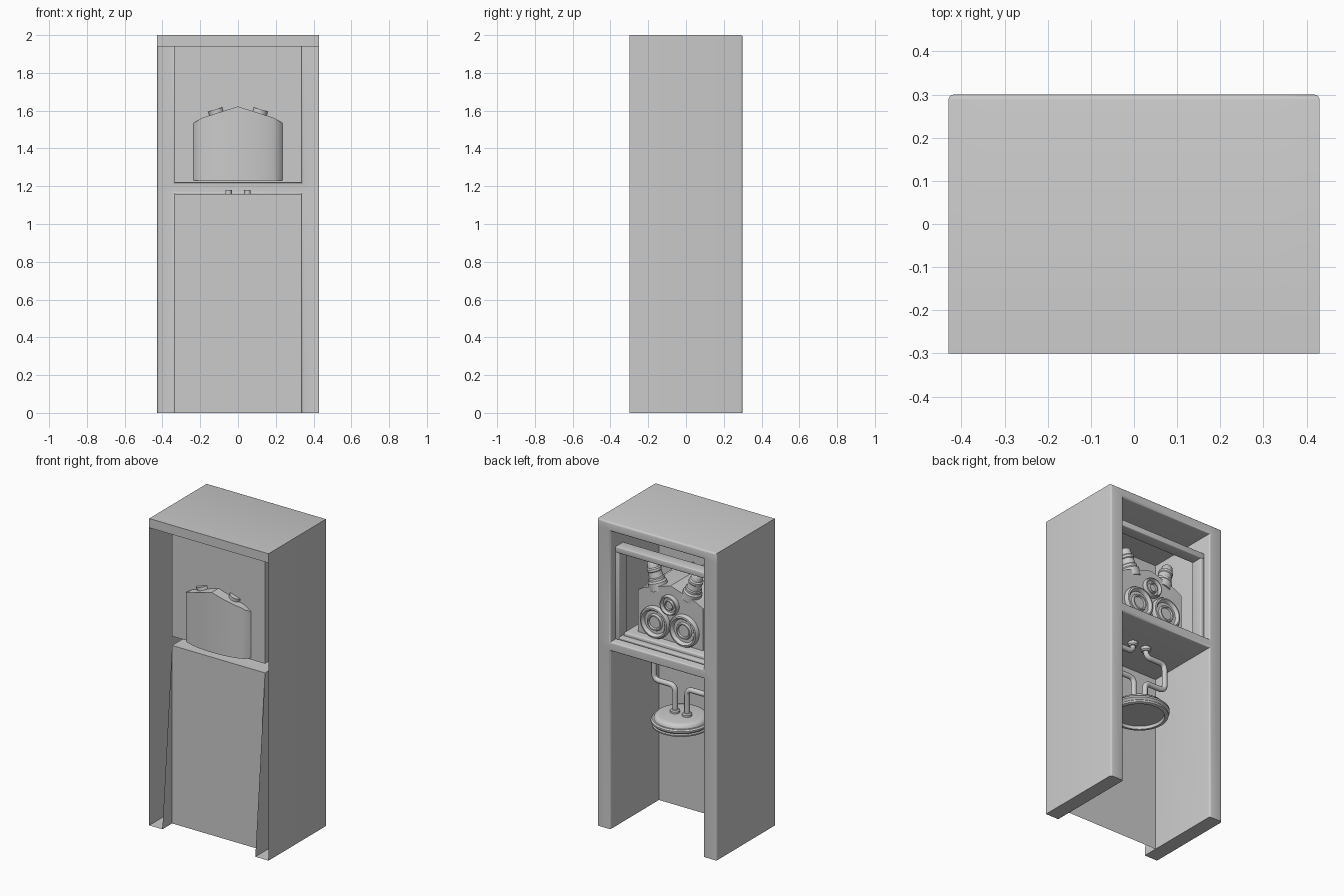
import bpy, bmesh, math
from mathutils import Vector, Matrix

if "Cube" in bpy.data.objects:
    bpy.data.objects.remove(bpy.data.objects["Cube"])


def finish(name, bm, angle=35, recalc=True):
    if recalc:
        bmesh.ops.recalc_face_normals(bm, faces=bm.faces)
    me = bpy.data.meshes.new(name)
    bm.to_mesh(me)
    bm.free()
    ob = bpy.data.objects.new(name, me)
    bpy.context.collection.objects.link(ob)
    bpy.ops.object.select_all(action='DESELECT')
    ob.select_set(True)
    bpy.context.view_layer.objects.active = ob
    bpy.ops.object.shade_smooth_by_angle(angle=math.radians(angle))
    return ob


def box(name, x0, x1, y0, y1, z0, z1, bevel=0.0):
    bm = bmesh.new()
    bmesh.ops.create_cube(bm, size=1)
    for v in bm.verts:
        v.co = Vector(((x0 + x1) / 2 + v.co.x * (x1 - x0),
                       (y0 + y1) / 2 + v.co.y * (y1 - y0),
                       (z0 + z1) / 2 + v.co.z * (z1 - z0)))
    if bevel:
        bmesh.ops.bevel(bm, geom=bm.edges[:], offset=bevel, segments=3, profile=0.5, affect='EDGES')
    return finish(name, bm)


def lathe(name, profile, matrix, n=40):
    """Spin (radius, height) points round local z."""
    bm = bmesh.new()
    vs = [bm.verts.new((r, 0, h)) for r, h in profile]
    es = [bm.edges.new(p) for p in zip(vs, vs[1:])]
    bmesh.ops.spin(bm, geom=vs + es, axis=(0, 0, 1), cent=(0, 0, 0),
                   angle=2 * math.pi, steps=n, use_duplicate=False)
    bmesh.ops.remove_doubles(bm, verts=bm.verts, dist=1e-5)
    bm.transform(matrix)
    return finish(name, bm)


def pipe(name, pts, radius, fillet):
    pts = [Vector(p) for p in pts]
    path = [pts[0]]
    for a, b, c in zip(pts, pts[1:], pts[2:]):
        p, q = b + (a - b).normalized() * fillet, b + (c - b).normalized() * fillet
        for i in range(9):
            t = i / 8
            path.append(p * (1 - t) ** 2 + b * 2 * t * (1 - t) + q * t * t)
    path.append(pts[-1])
    cu = bpy.data.curves.new(name + "_path", 'CURVE')
    cu.dimensions = '3D'
    cu.bevel_depth = radius
    cu.bevel_resolution = 4
    cu.use_fill_caps = True
    sp = cu.splines.new('POLY')
    sp.points.add(len(path) - 1)
    for s, p in zip(sp.points, path):
        s.co = (*p, 1)
    tmp = bpy.data.objects.new(name + "_tmp", cu)
    bpy.context.collection.objects.link(tmp)
    bpy.context.view_layer.update()
    me = bpy.data.meshes.new_from_object(tmp.evaluated_get(bpy.context.evaluated_depsgraph_get()))
    bpy.data.objects.remove(tmp)
    bm = bmesh.new()
    bm.from_mesh(me)
    return finish(name, bm, 50)


# cabinet shell: front frame with two openings, edges pulled back into walls
W, IW, FY, BY, PY = 0.43, 0.335, 0.30, -0.30, -0.20
xs, zs = [-W, -IW, IW, W], [0, 1.16, 1.22, 1.94, 2.0]
bm = bmesh.new()
g = [[bm.verts.new((x, FY, z)) for z in zs] for x in xs]
for i in range(3):
    for j in range(4):
        if not (i == 1 and j in (0, 2)):
            bm.faces.new((g[i][j], g[i][j + 1], g[i + 1][j + 1], g[i + 1][j]))
for v in [v for v in bm.verts if not v.link_faces]:
    bm.verts.remove(v)
rim = [e for e in bm.edges if e.is_boundary]
ext = bmesh.ops.extrude_edge_only(bm, edges=rim)["geom"]
for v in [v for v in ext if isinstance(v, bmesh.types.BMVert)]:
    inner = abs(v.co.x) < W - 0.01 and 0.01 < v.co.z < 1.99
    v.co.y = PY if inner else BY
# leg inner walls end at the rear panel, leg soles run to the back
rounded = [e for e in rim if max(v.co.z for v in e.verts) > 0.01]
bmesh.ops.recalc_face_normals(bm, faces=bm.faces)
bmesh.ops.bevel(bm, geom=rounded, offset=0.012, segments=3, profile=0.5, affect='EDGES')
finish("cabinet_shell", bm)


def panel(name, x, y, z0, z1):
    bm = bmesh.new()
    bm.faces.new([bm.verts.new(c) for c in ((-x, y, z0), (x, y, z0), (x, y, z1), (-x, y, z1))])
    return finish(name, bm, recalc=False)


# compartment rear panels and top rear lip
panel("lower_rear_panel", IW, PY, 0, 1.16)
panel("upper_rear_panel", IW, PY, 1.22, 1.94)
panel("top_rear_lip", W, BY, 1.94, 2.0)

# inner surround in the upper compartment
box("surround_top", -IW, IW, 0.17, 0.25, 1.785, 1.825, 0.006)
for s, side in ((1, "left"), (-1, "right")):
    a, b = sorted((s * 0.308, s * IW))
    box("surround_" + side, a, b, 0.17, 0.25, 1.22, 1.79, 0.006)
box("surround_sill", -0.31, 0.31, 0.20, 0.25, 1.222, 1.24, 0.005)
box("machine_base", -0.30, 0.30, -0.19, 0.215, 1.222, 1.262, 0.01)


# machine body: gabled block with a rounded back
def roof(x):
    x = abs(x)
    if x > 0.19:
        return 1.562 - (x - 0.19) / 0.045 * 0.027
    return 1.622 - x / 0.19 * 0.06


N = 24
cols = sorted({round(-0.235 + 0.47 * i / N, 4) for i in range(N + 1)} | {-0.19, 0.19})
bm = bmesh.new()
prof = []
for x in cols:
    back = -0.20 - 0.07 * math.sqrt(max(0, 1 - (x / 0.235) ** 2))
    prof.append([bm.verts.new(c) for c in ((x, 0.16, 1.23), (x, 0.16, roof(x)),
                                           (x, back, roof(x)), (x, back, 1.23))])
for a, b in zip(prof, prof[1:]):
    for k in range(4):
        bm.faces.new((a[k], a[(k + 1) % 4], b[(k + 1) % 4], b[k]))
bm.faces.new(prof[0])
bm.faces.new(prof[-1])
finish("machine_body", bm, 30)

# round dials on the machine front
dial = [(0, .012), (.36, .012), (.40, .022), (.48, .022), (.53, .008), (.72, .008),
        (.77, .022), (.84, .029), (.93, .027), (1, .016), (1, -.01)]
for name, x, z, r in (("dial_left", 0.105, 1.361, 0.103), ("dial_right", -0.105, 1.361, 0.103),
                      ("dial_top", 0, 1.50, 0.064)):
    m = Matrix.Translation((x, 0.16, z)) @ Matrix.Rotation(-math.pi / 2, 4, 'X')
    lathe(name, [(p * r, h) for p, h in dial], m)

# stepped spouts on the roof, with low collars at the rear
spout = [(0, -.03), (.058, -.03), (.058, .02), (.05, .03), (.05, .045), (.044, .05), (.04, .085),
         (.044, .09), (.044, .105), (.036, .112), (.032, .145), (.026, .152), (0, .152)]
for s, side in ((1, "left"), (-1, "right")):
    tilt = Matrix.Rotation(s * math.radians(17), 4, 'Y')
    lathe("spout_" + side, spout, Matrix.Translation((s * 0.122, 0.112, 1.583)) @ tilt, 28)
    lathe("rear_collar_" + side, [(0, -.03), (.04, -.03), (.04, .02), (0, .02)],
          Matrix.Translation((s * 0.115, -0.19, 1.587)) @ tilt, 24)

# pipes down to the dish
for s, side in ((1, "left"), (-1, "right")):
    pipe("pipe_" + side, [(s * .05, .05, 1.18), (s * .05, .05, 1.10), (s * .195, .05, 1.10),
                          (s * .195, .05, .92), (s * .043, .05, .92), (s * .043, .05, .74)],
         0.017, 0.04)
    collar = [(0, 0), (.03, 0), (.03, .018), (.024, .026), (0, .026)]
    lathe("dish_collar_" + side, collar, Matrix.Translation((s * .043, .05, .742)), 24)
    lathe("ceiling_collar_" + side, collar,
          Matrix.Translation((s * .05, .05, 1.16)) @ Matrix.Rotation(math.pi, 4, 'X'), 24)

# round dish with a recessed underside
lathe("dish", [(0, .748), (.13, .748), (.148, .744), (.158, .734), (.162, .722), (.172, .722),
               (.18, .714), (.18, .704), (.172, .697), (.168, .692), (.174, .686), (.172, .676),
               (.164, .672), (.15, .672), (.145, .69), (0, .69)],
      Matrix.Translation((0, .05, 0)), 48)
